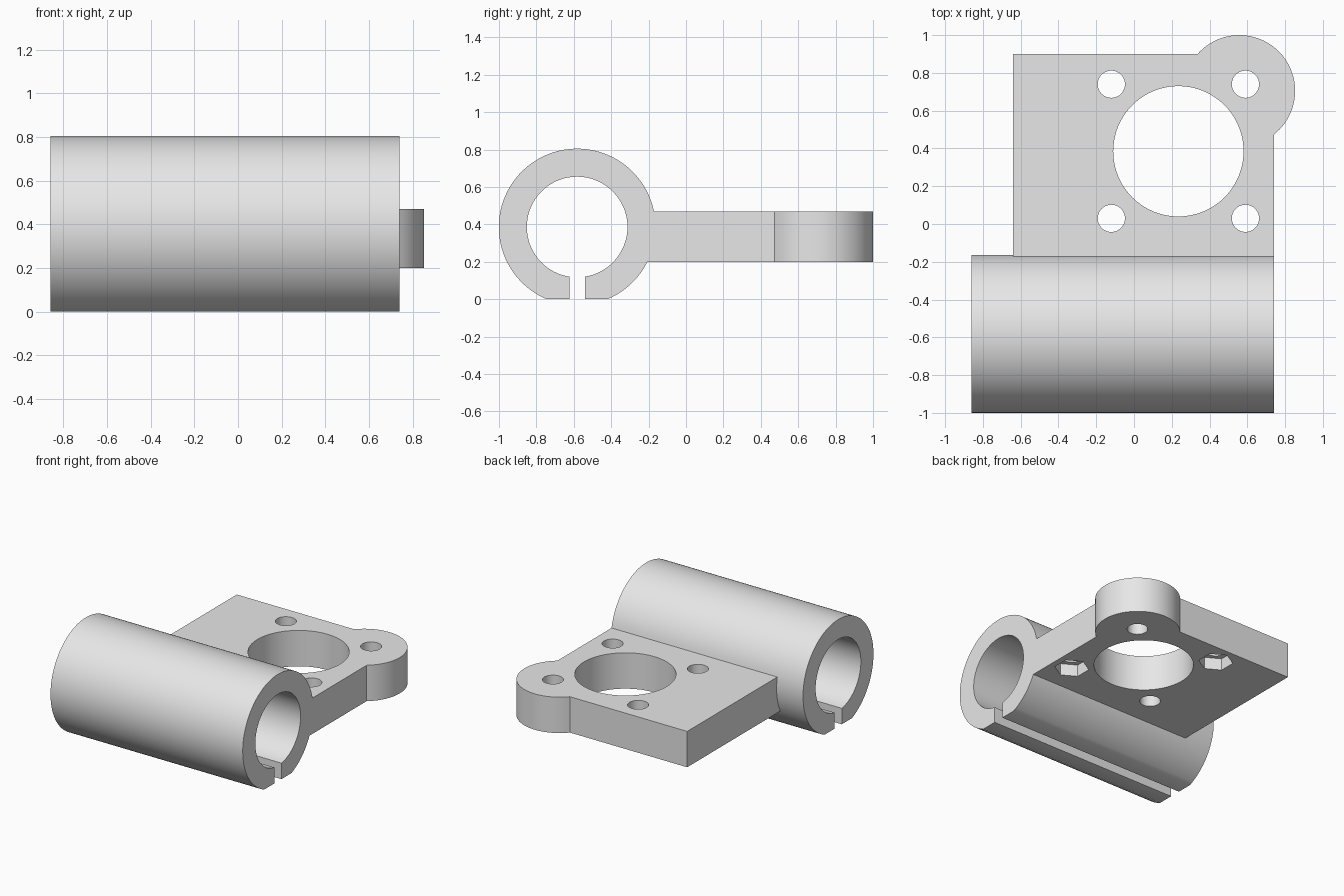
import bpy, bmesh
from math import sin, cos, asin, acos, atan2, radians, pi
from mathutils import Vector

cube = bpy.data.objects.get("Cube")
if cube:
    bpy.data.objects.remove(cube, do_unlink=True)

grey = bpy.data.materials.new("light grey")
grey.use_nodes = True
grey.diffuse_color = (0.8, 0.8, 0.8, 1)
grey.node_tree.nodes["Principled BSDF"].inputs["Base Color"].default_value = (0.8, 0.8, 0.8, 1)


def arc(cx, cy, r, a0, a1, n):
    """Points on an arc, both ends included."""
    return [(cx + r * cos(a0 + (a1 - a0) * i / n), cy + r * sin(a0 + (a1 - a0) * i / n))
            for i in range(n + 1)]


def prism(name, outline, place, depth):
    """Extrude a flat outline; place maps its points into space."""
    bm = bmesh.new()
    face = bm.faces.new([bm.verts.new(place(p)) for p in outline])
    ext = bmesh.ops.extrude_face_region(bm, geom=[face])
    bmesh.ops.translate(bm, vec=Vector(depth),
                        verts=[g for g in ext["geom"] if isinstance(g, bmesh.types.BMVert)])
    bmesh.ops.recalc_face_normals(bm, faces=bm.faces)
    mesh = bpy.data.meshes.new(name)
    bm.to_mesh(mesh)
    bm.free()
    mesh.materials.append(grey)
    ob = bpy.data.objects.new(name, mesh)
    bpy.context.collection.objects.link(ob)
    return ob


def combine(target, other, operation):
    """Apply a boolean and drop the helper object."""
    other.hide_render = True
    mod = target.modifiers.new("boolean", "BOOLEAN")
    mod.operation, mod.solver, mod.object = operation, "EXACT", other
    bpy.context.view_layer.objects.active = target
    bpy.ops.object.modifier_apply(modifier=mod.name)
    bpy.data.objects.remove(other, do_unlink=True)


def round_cutter(x, y, r, n, z0, z1, turn=0.0):
    outline = arc(x, y, r, turn, turn + 2 * pi, n)[:-1]
    return prism("cutter", outline, lambda p: (p[0], p[1], z0), (0, 0, z1 - z0))


# Split clamp tube: a C-shaped section with a flat underside and a slot
TUBE_Y, TUBE_Z, OUTER, INNER, SLOT = -0.582, 0.386, 0.419, 0.269, 0.042
LEFT, RIGHT = -0.86, 0.74
flat = acos(TUBE_Z / OUTER)
gap = asin(SLOT / INNER)
down = -pi / 2
section = arc(TUBE_Y, TUBE_Z, OUTER, down + flat, down + 2 * pi - flat, 80)
section += [(TUBE_Y - SLOT, 0)]
section += arc(TUBE_Y, TUBE_Z, INNER, down + 2 * pi - gap, down + gap, 72)
section += [(TUBE_Y + SLOT, 0)]
bracket = prism("clamp_bracket", section, lambda p: (LEFT, p[0], p[1]), (RIGHT - LEFT, 0, 0))

# Mounting plate with a rounded ear on one corner
BOTTOM, TOP, BACK, SIDE = 0.2, 0.47, 0.9, -0.64
EAR_X, EAR_Y, EAR_R = 0.558, 0.705, 0.295
start = -acos((RIGHT - EAR_X) / EAR_R)
end = pi - asin((BACK - EAR_Y) / EAR_R)
outline = [(SIDE, -0.25), (RIGHT, -0.25)]
outline += arc(EAR_X, EAR_Y, EAR_R, start, end, 48) + [(SIDE, BACK)]
plate = prism("mounting_plate", outline, lambda p: (p[0], p[1], BOTTOM), (0, 0, TOP - BOTTOM))

# Large centre opening and four screw holes
HOLE_X, HOLE_Y, PITCH = 0.235, 0.385, 0.355
combine(plate, round_cutter(HOLE_X, HOLE_Y, 0.345, 80, 0, 1), "DIFFERENCE")
for sx in (-1, 1):
    for sy in (-1, 1):
        x, y = HOLE_X + sx * PITCH, HOLE_Y + sy * PITCH
        combine(plate, round_cutter(x, y, 0.072, 40, 0, 1), "DIFFERENCE")
        # Hexagonal nut pockets under two opposite holes
        if sx != sy:
            combine(plate, round_cutter(x, y, 0.12, 6, 0.1, BOTTOM + 0.09, radians(30)), "DIFFERENCE")

# Merge plate and tube into one solid, with crisp edges
combine(bracket, plate, "UNION")
bpy.ops.object.select_all(action="DESELECT")
bracket.select_set(True)
bpy.context.view_layer.objects.active = bracket
bpy.ops.object.shade_smooth_by_angle(angle=radians(30))
